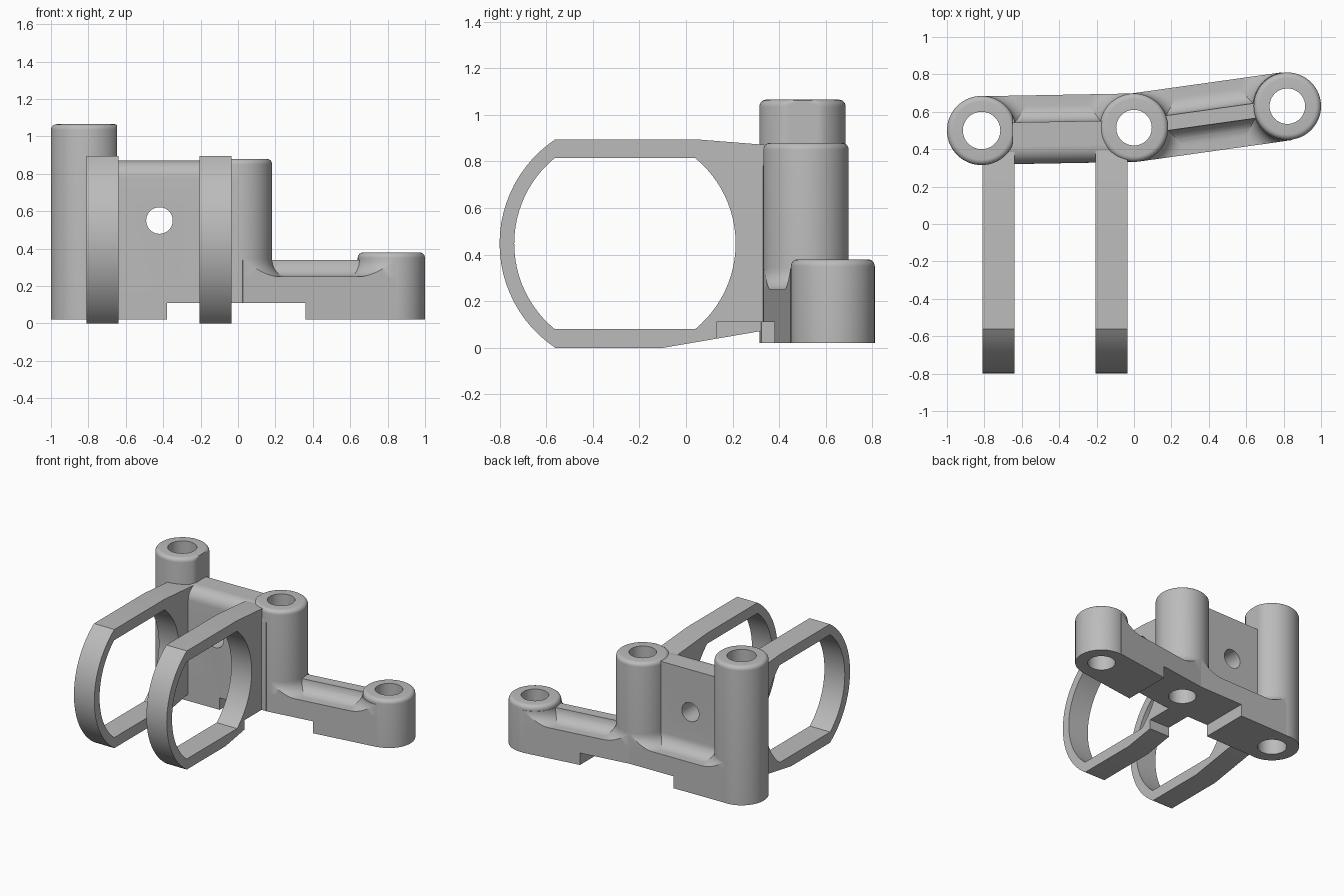
import bpy, bmesh
from math import sin, cos, pi, sqrt, asin
from mathutils import Vector, Matrix

if "Cube" in bpy.data.objects:
    bpy.data.objects.remove(bpy.data.objects["Cube"], do_unlink=True)

grey = bpy.data.materials.new("plain grey")
grey.use_nodes = True
grey.diffuse_color = (0.5, 0.5, 0.5, 1)
grey.node_tree.nodes["Principled BSDF"].inputs["Base Color"].default_value = (0.5, 0.5, 0.5, 1)


def finish(name, bm):
    bmesh.ops.recalc_face_normals(bm, faces=bm.faces)
    mesh = bpy.data.meshes.new(name)
    bm.to_mesh(mesh)
    bm.free()
    mesh.materials.append(grey)
    ob = bpy.data.objects.new(name, mesh)
    bpy.context.collection.objects.link(ob)
    return ob


def loft(name, loops):
    """Skin a stack of equal closed loops and cap both ends."""
    bm = bmesh.new()
    rows = [[bm.verts.new(p) for p in loop] for loop in loops]
    n = len(rows[0])
    for a, b in zip(rows, rows[1:]):
        for i in range(n):
            j = (i + 1) % n
            bm.faces.new((a[i], a[j], b[j], b[i]))
    bm.faces.new(rows[0][::-1])
    bm.faces.new(rows[-1])
    return finish(name, bm)


def lathe(name, centre, profile, flat=9, n=64):
    """Turned solid; flat limits how far it reaches towards +x."""
    cx, cy = centre
    return loft(name, [[(min(cx + r * cos(2 * pi * i / n), flat), cy + r * sin(2 * pi * i / n), z)
                        for i in range(n)] for r, z in profile])


def box(name, lo, hi):
    bm = bmesh.new()
    bmesh.ops.create_cube(bm, size=1)
    lo, hi = Vector(lo), Vector(hi)
    bm.transform(Matrix.Translation((lo + hi) / 2) @ Matrix.Diagonal((hi - lo).to_4d()))
    return finish(name, bm)


def arc(cx, cy, r, a, b, n=10):
    return [(cx + r * cos(a + (b - a) * i / n), cy + r * sin(a + (b - a) * i / n))
            for i in range(n + 1)]


def beam(name, start, end, section):
    """Sweep a (sideways, z) section between two plan points."""
    s, e = Vector(start), Vector(end)
    d = (e - s).normalized()
    side = Vector((-d.y, d.x))
    return loft(name, [[(*(p + side * o), z) for o, z in section] for p in (s, e)])


def boolean(ob, tool, mode):
    mod = ob.modifiers.new("cut", "BOOLEAN")
    mod.operation = mode
    mod.solver = "EXACT"
    mod.object = tool
    bpy.context.view_layer.objects.active = ob
    bpy.ops.object.modifier_apply(modifier=mod.name)


def discard(obs):
    for ob in obs:
        bpy.data.objects.remove(ob, do_unlink=True)


# Three round bosses with softened rims
right, middle, left = (-0.815, 0.5), (0, 0.515), (0.82, 0.63)
R, bottom, ledge, fillet = 0.183, 0.02, 0.25, 0.09
parts = []
for name, c, top, r, flat in (("right_boss", right, 1.065, 0.185, -0.648),
                              ("middle_boss", middle, 0.88, R, 9),
                              ("left_boss", left, 0.38, 0.18, 9)):
    rim = arc(r - 0.03, top - 0.03, 0.03, 0, pi / 2, 6)
    parts.append(lathe(name, c, [(r, bottom)] + rim, flat))

# Upright wall with rounded front top edge and filleted ledge behind
concave = arc(0.04 + fillet, ledge + fillet, fillet, pi, 1.5 * pi)
wall = [(-R, bottom), *arc(-R + fillet, 0.87 - fillet, fillet, pi, pi / 2),
        (0.04, 0.87), *concave, (R, ledge), (R, bottom)]
parts.append(beam("upright_wall", right, middle, wall))

# Low arm with a central rib filleted on both sides
half = concave + [(R, ledge), (R, bottom)]
arm = [(-o, z) for o, z in reversed(half)] + half
parts.append(beam("low_arm", middle, left, arm))

# Flared boss feet, trimmed to the width of each beam
strip = [(-R, 0.1), (-R, 0.5), (R, 0.5), (R, 0.1)]
flare = [(R + fillet, 0.2)] + [(R + o, z) for o, z in
                               reversed(arc(fillet, ledge + fillet, fillet, pi, 1.5 * pi))]
flare.append((R - 0.02, ledge + fillet))
for a, b, label in ((right, middle, "wall"), (middle, left, "arm")):
    limit = beam("limit", a, b, strip)
    for c, end in ((a, "right"), (b, "left")):
        foot = lathe(label + "_" + end + "_fillet", c, flare)
        boolean(foot, limit, "INTERSECT")
        parts.append(foot)
    discard([limit])

# Two flat-topped loops projecting to the front
cy, cz = -0.262, 0.4475


def loop_arc(r, h):
    a = asin(h / r)
    return arc(cy, cz, r, pi - a, pi + a, 24)


outer = loop_arc(0.538, cz) + [(-0.1, 0), (0.31, 0.07), (0.4, 0.085), (0.4, 0.865),
                               (0.33, 0.872), (0.04, 0.895)]
inner = loop_arc(0.475, 0.3675)
inner += [(2 * cy - y, z) for y, z in reversed(inner)]
for name, x0, x1 in (("right_loop", -0.81, -0.64), ("middle_loop", -0.205, -0.035)):
    ring = loft(name, [[(x, y, z) for y, z in outer] for x in (x0, x1)])
    opening = loft("opening", [[(x, y, z) for y, z in inner] for x in (x0 - 0.1, x1 + 0.1)])
    boolean(ring, opening, "DIFFERENCE")
    discard([opening])
    parts.append(ring)

# Bores, cross hole and underside notch
cutters = [lathe("bore", c, [(r, -0.2), (r, 1.3)]) for c, r in
           ((right, 0.1), (middle, 0.095), (left, 0.095))]
cutters.append(loft("cross_hole", [[(x, y, z) for x, z in arc(-0.42, 0.55, 0.071, 0, 2 * pi, 40)[:-1]]
                                   for y in (0.25, 0.9)]))
cutters.append(box("notch", (-0.38, 0.13, -0.2), (0.36, 0.95, 0.11)))
for part in parts:
    for cutter in cutters:
        boolean(part, cutter, "DIFFERENCE")
discard(cutters)

# Smooth the curved faces, keep real edges sharp
bpy.ops.object.select_all(action="DESELECT")
for part in parts:
    part.select_set(True)
bpy.context.view_layer.objects.active = parts[0]
bpy.ops.object.shade_smooth_by_angle(angle=0.5)
